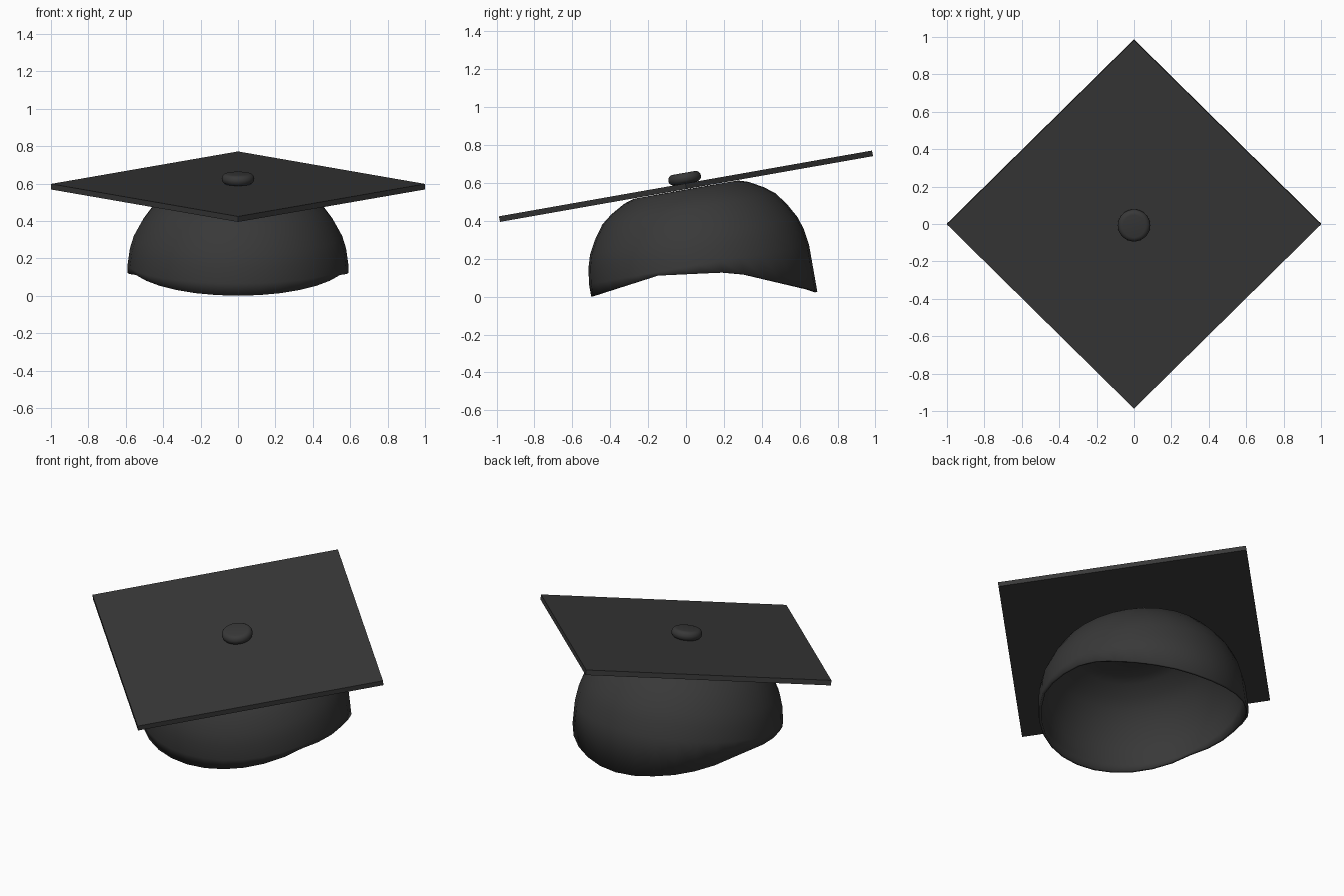
import bpy, bmesh, math
from mathutils import Matrix

if "Cube" in bpy.data.objects:
    bpy.data.objects.remove(bpy.data.objects["Cube"])

# Everything is modelled level, then tipped 10 degrees about the board centre
TILT = Matrix.Translation((0, 0, 0.583)) @ Matrix.Rotation(math.radians(10), 4, 'X')

mat = bpy.data.materials.new("black_cloth")
mat.diffuse_color = (0.04, 0.04, 0.04, 1)
mat.use_nodes = True
mat.node_tree.nodes["Principled BSDF"].inputs["Base Color"].default_value = mat.diffuse_color


def make(name, bm):
    bmesh.ops.recalc_face_normals(bm, faces=bm.faces)
    me = bpy.data.meshes.new(name)
    bm.to_mesh(me)
    bm.free()
    ob = bpy.data.objects.new(name, me)
    bpy.context.collection.objects.link(ob)
    ob.matrix_world = TILT
    me.materials.append(mat)
    return ob


def smooth(ob, angle):
    bpy.ops.object.select_all(action='DESELECT')
    ob.select_set(True)
    bpy.context.view_layer.objects.active = ob
    bpy.ops.object.shade_smooth_by_angle(angle=math.radians(angle))


# Square board, corner to the front
bm = bmesh.new()
side = math.sqrt(2)
bmesh.ops.create_cube(bm, size=1, matrix=Matrix.Rotation(math.pi / 4, 4, 'Z')
                      @ Matrix.Diagonal((side, side, 0.03, 1)))
make("board", bm)

# Rounded button on the board
bm = bmesh.new()
bmesh.ops.create_cone(bm, cap_ends=True, segments=32, radius1=0.087, radius2=0.087,
                      depth=0.056, matrix=Matrix.Translation((0, 0, 0.043)))
rims = [e for e in bm.edges if abs(e.verts[0].co.z - e.verts[1].co.z) < 1e-4]
bmesh.ops.bevel(bm, geom=rims, offset=0.026, segments=4, profile=0.5, affect='EDGES')
smooth(make("button", bm), 50)

# Skull cap: dome rings, then a skirt whose rim dips at the front and back
SEG, R, CY = 32, 0.59, -0.004
dome = [(0.14, -0.017), (0.28, -0.018), (0.334, -0.035), (0.41, -0.078), (0.465, -0.121),
        (0.515, -0.19), (0.557, -0.266), (0.578, -0.335), (R, -0.42)]
rim = [(-0.60, -0.488), (-0.23, -0.439), (0.17, -0.490), (0.546, -0.648), (0.60, -0.678)]


def rim_z(y):
    for (y0, z0), (y1, z1) in zip(rim, rim[1:]):
        if y <= y1:
            return z0 + (z1 - z0) * (y - y0) / (y1 - y0)
    return rim[-1][1]


bm = bmesh.new()
rings = []
for r, z in dome + [(R, None)]:
    ring = []
    for i in range(SEG):
        a = 2 * math.pi * i / SEG
        y = CY + r * math.sin(a)
        ring.append(bm.verts.new((r * math.cos(a), y, rim_z(y) if z is None else z)))
    rings.append(ring)
for upper, lower in zip(rings, rings[1:]):
    for i in range(SEG):
        j = (i + 1) % SEG
        bm.faces.new((upper[i], lower[i], lower[j], upper[j]))
top = bm.verts.new((0, CY, -0.017))
for i in range(SEG):
    bm.faces.new((top, rings[0][i], rings[0][(i + 1) % SEG]))
cap = make("skull_cap", bm)
if cap.data.polygons[-1].normal.z < 0:
    cap.data.flip_normals()
smooth(cap, 40)
wall = cap.modifiers.new("wall", 'SOLIDIFY')
wall.thickness = 0.014
wall.offset = -1
